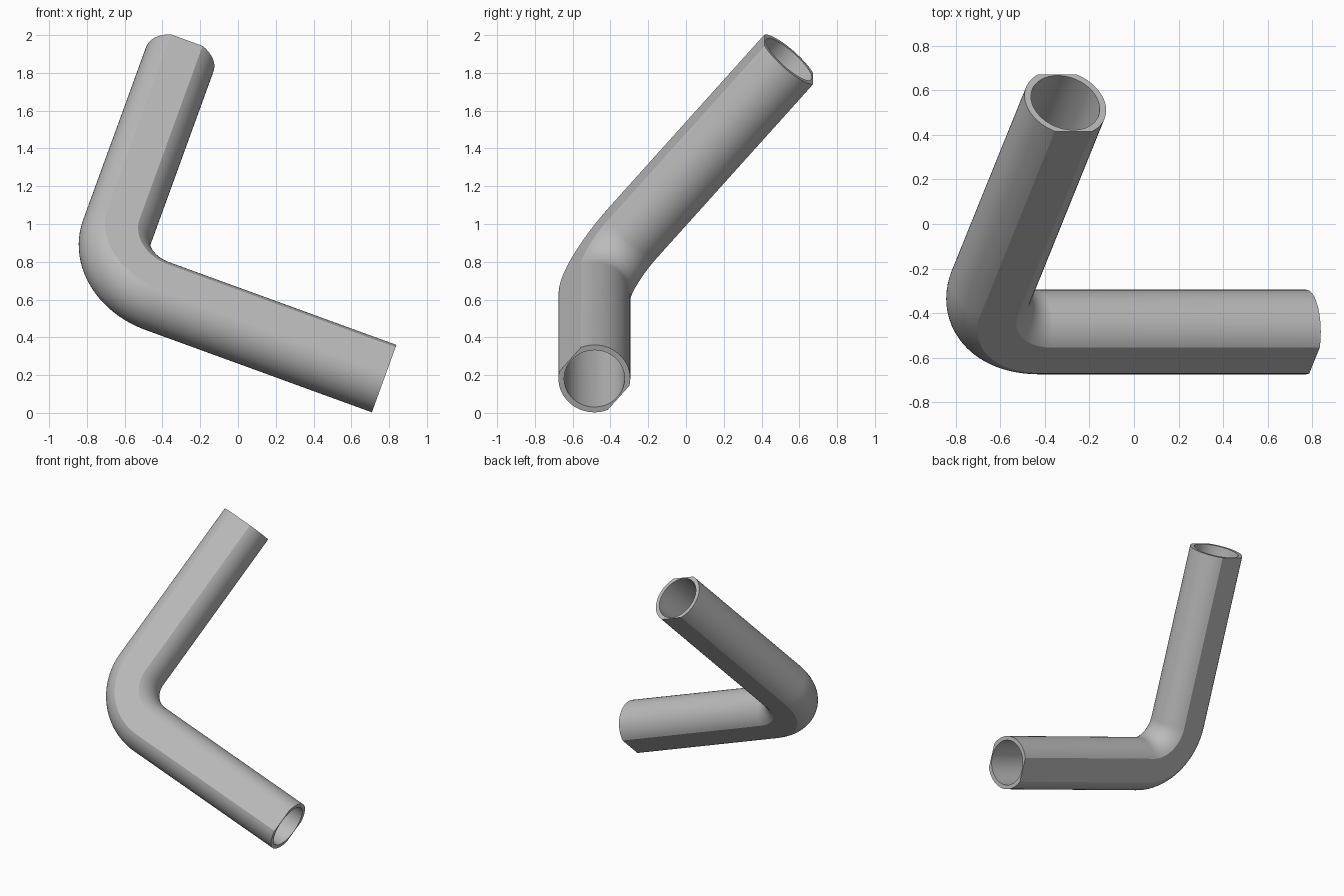
import bpy, bmesh, math
from mathutils import Vector

cube = bpy.data.objects.get("Cube")
if cube:
    bpy.data.objects.remove(cube, do_unlink=True)

OUTER, BORE = 0.19, 0.16
BEND, ARM = 0.317, 1.595
SIDES, BEND_STEPS = 64, 24
STEP = math.tau / SIDES
FLAT = OUTER * math.cos(5 * STEP)      # distance from axis to each flat side

# Directions of the two arms, and the normal of the bend plane
tilt, lean = math.radians(20), math.radians(40.2)
up = Vector((math.sin(tilt), 0, math.cos(tilt)))
back = Vector((0, 1, 0))
low_dir = Vector((math.cos(tilt), 0, -math.sin(tilt)))
high_dir = up * math.cos(lean) + back * math.sin(lean)
normal = back * math.cos(lean) - up * math.sin(lean)
corner = Vector((-0.725, -0.485, 0.727))

# Stations along the pipe: (centre, sideways axis)
centre = corner + (low_dir + high_dir) * BEND
stations = [(corner + low_dir * ARM, high_dir)]
for i in range(BEND_STEPS + 1):
    a = math.pi / 2 * i / BEND_STEPS
    inward = high_dir * math.cos(a) + low_dir * math.sin(a)
    stations.append((centre - inward * BEND, inward))
stations.append((corner + high_dir * ARM, low_dir))


def outer_radius(a):
    return min(OUTER, FLAT / max(abs(math.sin(a)), 0.001))


def sweep(bm, radius):
    """Sweep a closed section along the stations and return its rings."""
    rings = []
    for c, side in stations:
        ring = []
        for k in range(SIDES):
            a = k * STEP
            offset = side * math.cos(a) + normal * math.sin(a)
            ring.append(bm.verts.new(c + offset * radius(a)))
        rings.append(ring)
    for r0, r1 in zip(rings, rings[1:]):
        join(bm, r0, r1)
    return rings


def join(bm, r0, r1):
    for k in range(SIDES):
        n = (k + 1) % SIDES
        bm.faces.new((r0[k], r0[n], r1[n], r1[k]))


# Outer skin, bore and the two rims
bm = bmesh.new()
skin = sweep(bm, outer_radius)
bore = sweep(bm, lambda a: BORE)
for end in (0, -1):
    join(bm, skin[end], bore[end])
bmesh.ops.recalc_face_normals(bm, faces=bm.faces)
mesh = bpy.data.meshes.new("bent_pipe")
bm.to_mesh(mesh)
bm.free()

pipe = bpy.data.objects.new("bent_pipe", mesh)
bpy.context.collection.objects.link(pipe)

# Plain grey material
grey = bpy.data.materials.new("plain_grey")
grey.use_nodes = True
colour = (0.5, 0.5, 0.5, 1)
grey.diffuse_color = colour
grey.node_tree.nodes["Principled BSDF"].inputs["Base Color"].default_value = colour
mesh.materials.append(grey)

# Smooth round walls, crisp flats and rims
bpy.ops.object.select_all(action='DESELECT')
pipe.select_set(True)
bpy.context.view_layer.objects.active = pipe
bpy.ops.object.shade_smooth_by_angle(angle=math.radians(18))
